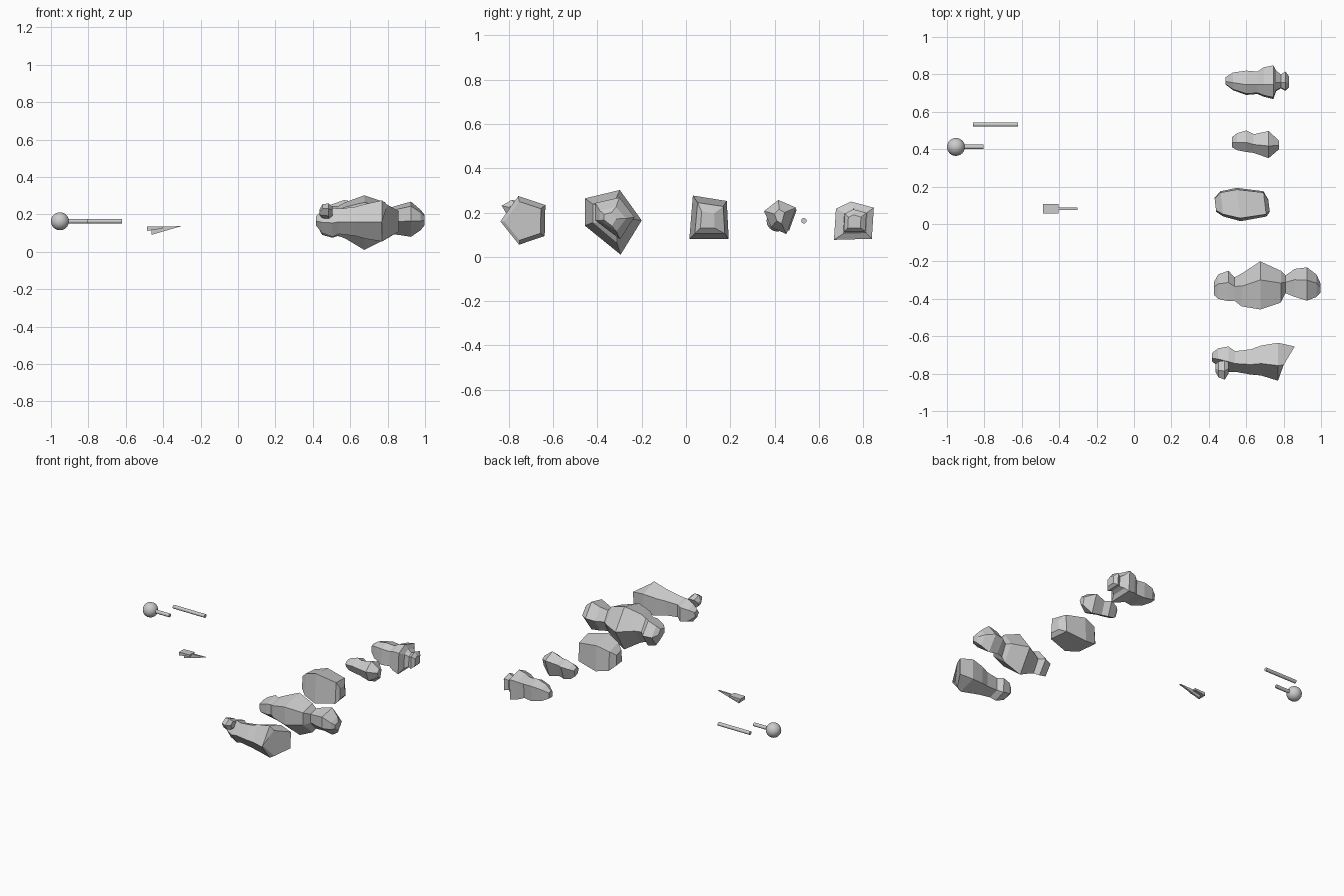
import bpy, math


def mesh(name, verts, faces):
    me = bpy.data.meshes.new(name)
    me.from_pydata(verts, [], faces)
    me.update()
    ob = bpy.data.objects.new(name, me)
    bpy.context.collection.objects.link(ob)
    return ob


def loft(name, shape, rings, slant=0.0, cap_slant=0.0):
    """Join rings (x, y_min, y_max, z_min, z_max) along x; the shape fills each box."""
    n, verts, faces = len(shape), [], []
    for i, (x, y0, y1, z0, z1) in enumerate(rings):
        tilt = cap_slant if i == len(rings) - 1 else slant
        for a, b in shape:
            dy = a * (y1 - y0) / 2
            verts.append((x + tilt * dy, (y0 + y1) / 2 + dy,
                          (z0 + z1) / 2 + b * (z1 - z0) / 2))
    for i in range(len(rings) - 1):
        for j in range(n):
            k = (j + 1) % n
            faces.append((i * n + j, i * n + k, (i + 1) * n + k, (i + 1) * n + j))
    faces.append(tuple(reversed(range(n))))
    faces.append(tuple(range((len(rings) - 1) * n, len(rings) * n)))
    return mesh(name, verts, faces)


def rod(name, x0, x1, y, z, r):
    bpy.ops.mesh.primitive_cylinder_add(vertices=16, radius=r, depth=x1 - x0,
                                        location=((x0 + x1) / 2, y, z),
                                        rotation=(0, math.pi / 2, 0))
    bpy.context.object.name = name
    bpy.ops.object.shade_smooth_by_angle()


# Cross-sections, counter-clockwise seen from +x
PENTA_R = [(1, .06), (.23, 1), (-1, .74), (-1, -.1), (.26, -1)]
PENTA_L = [(1, .63), (-.2, 1), (-1, -.04), (-.17, -1), (.97, -.64)]
PENTA_C = [(1, .55), (-.1, 1), (-1, .35), (-.55, -.6), (.4, -1)]
PENTA_E = [(1, .7), (-.15, 1), (-.9, .65), (-1, -.85), (.9, -.8)]
QUAD = [(.9, .75), (-.82, 1), (-1, -1), (1, -1)]

# Ball-ended handle and loose rod
bpy.ops.mesh.primitive_uv_sphere_add(segments=24, ring_count=16, radius=.048,
                                     location=(-.952, .412, .163))
bpy.context.object.name = "handle_ball"
bpy.ops.object.shade_smooth_by_angle()
rod("handle_stem", -.95, -.805, .412, .163, .012)
rod("loose_rod", -.86, -.62, .532, .163, .012)

# Wedge head with tapering keel
def prism(name, profile, y0, y1):
    n = len(profile)
    verts = [(x, y, z) for y in (y0, y1) for x, z in profile]
    faces = [tuple(range(n)), tuple(reversed(range(n, 2 * n)))]
    faces += [(i, i + n, (i + 1) % n + n, (i + 1) % n) for i in range(n)]
    mesh(name, verts, faces)

prism("wedge_head", [(-.486, .112), (-.405, .124), (-.405, .136), (-.486, .134)], .055, .108)
prism("wedge_keel", [(-.462, .091), (-.302, .137), (-.462, .134)], .076, .088)

# Large two-lobed rock
loft("rock_large", PENTA_R, [
    (.428, -.38, -.31, .13, .20),
    (.45, -.40, -.27, .09, .22),
    (.505, -.413, -.25, .075, .245),
    (.537, -.41, -.285, .085, .245),
    (.575, -.44, -.265, .07, .265),
    (.675, -.457, -.20, .01, .302),
    (.785, -.42, -.25, .065, .265),
    (.81, -.37, -.275, .095, .235),
    (.86, -.39, -.24, .09, .25),
    (.925, -.41, -.232, .08, .268),
    (.976, -.39, -.27, .115, .225),
    (.996, -.37, -.315, .14, .20)])

# Front rock with slanted end and a small knob
loft("rock_front", PENTA_L, [
    (.417, -.735, -.69, .14, .19),
    (.45, -.76, -.665, .10, .22),
    (.505, -.79, -.655, .08, .235),
    (.54, -.79, -.68, .095, .23),
    (.625, -.805, -.67, .085, .24),
    (.68, -.81, -.65, .07, .255),
    (.77, -.838, -.635, .055, .275),
    (.81, -.82, -.655, .075, .25)], cap_slant=.6)
loft("rock_front_knob", PENTA_C, [
    (.435, -.79, -.75, .195, .225),
    (.452, -.82, -.735, .18, .255),
    (.485, -.832, -.73, .175, .258),
    (.505, -.80, -.74, .19, .24)])

# Four-sided middle rock
loft("rock_middle", QUAD, [
    (.435, .065, .14, .13, .21),
    (.47, .04, .175, .10, .245),
    (.56, .015, .193, .08, .277),
    (.70, .04, .175, .105, .245),
    (.722, .065, .13, .13, .205)], slant=-.12, cap_slant=-.12)

# Small rock
loft("rock_small", PENTA_C, [
    (.525, .41, .465, .15, .205),
    (.55, .395, .485, .13, .225),
    (.60, .385, .50, .118, .24),
    (.64, .38, .48, .12, .235),
    (.72, .352, .497, .103, .257),
    (.776, .40, .445, .15, .215)])

# Rear rock
loft("rock_rear", PENTA_E, [
    (.49, .745, .785, .13, .18),
    (.53, .715, .81, .105, .21),
    (.60, .69, .82, .085, .225),
    (.66, .695, .815, .09, .22),
    (.695, .68, .838, .075, .24),
    (.745, .668, .848, .063, .25),
    (.76, .71, .82, .095, .22),
    (.785, .725, .80, .11, .20),
    (.81, .712, .815, .105, .215),
    (.828, .73, .79, .125, .19)])
